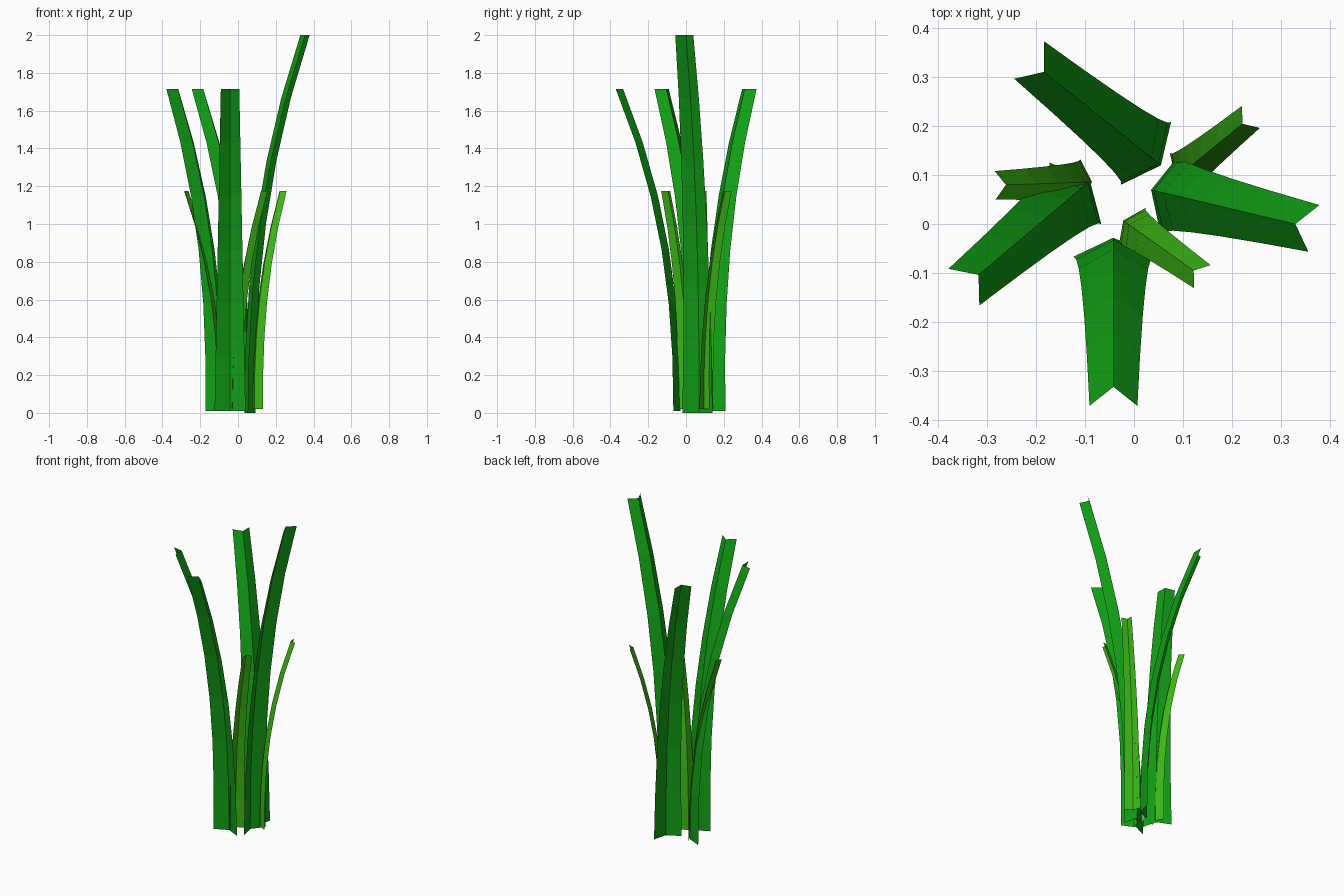
import bpy
from mathutils import Vector

if "Cube" in bpy.data.objects:
    bpy.data.objects.remove(bpy.data.objects["Cube"])


def material(name, color):
    m = bpy.data.materials.new(name)
    m.diffuse_color = (*color, 1)
    m.use_nodes = True
    m.node_tree.nodes["Principled BSDF"].inputs["Base Color"].default_value = m.diffuse_color
    return m


DARK = material("dark_green", (0.006, 0.36, 0.008))
LIGHT = material("light_green", (0.045, 0.48, 0.008))
SEGMENTS = 6


def blade(name, base, tip, z0, z1, half_base, half_tip, fold, mat):
    """Folded leaf: V cross-section whose ridge bends outward from base to tip."""
    base, tip = Vector(base), Vector(tip)
    out = (tip - base).normalized()
    side = Vector((-out.y, out.x))
    verts, faces = [], []
    for i in range(SEGMENTS + 1):
        t = i / SEGMENTS
        ridge = base.lerp(tip, t ** 2.3)
        half = half_base + (half_tip - half_base) * t
        z = z0 + (z1 - z0) * t
        for p in (ridge + out * fold + side * half, ridge,
                  ridge + out * fold - side * half):
            verts.append((p.x, p.y, z))
    for i in range(SEGMENTS):
        for j in range(2):
            a = i * 3 + j
            faces.append((a, a + 3, a + 4, a + 1))
    me = bpy.data.meshes.new(name)
    me.from_pydata(verts, [], faces)
    me.materials.append(mat)
    bpy.context.collection.objects.link(bpy.data.objects.new(name, me))


# Large leaves: ridge base, ridge tip, bottom and top height
large = [
    ((0.035, 0.07), (0.33, 0.0), 0.0, 2.0),
    ((-0.042, -0.028), (-0.042, -0.333), 0.01, 1.715),
    ((0.055, 0.12), (-0.184, 0.311), 0.01, 1.715),
    ((-0.09, 0.088), (-0.318, -0.104), 0.01, 1.715),
]
for n, (b, t, z0, z1) in enumerate(large, 1):
    blade(f"large_leaf_{n}", b, t, z0, z1, 0.082, 0.049, 0.039, DARK)

# Small leaves
small = [
    ((0.086, 0.094), (0.222, 0.205)),
    ((-0.022, 0.007), (0.122, -0.095)),
    ((-0.086, 0.086), (-0.262, 0.08)),
]
for n, (b, t) in enumerate(small, 1):
    blade(f"small_leaf_{n}", b, t, 0.02, 1.175, 0.047, 0.029, 0.022, LIGHT)
